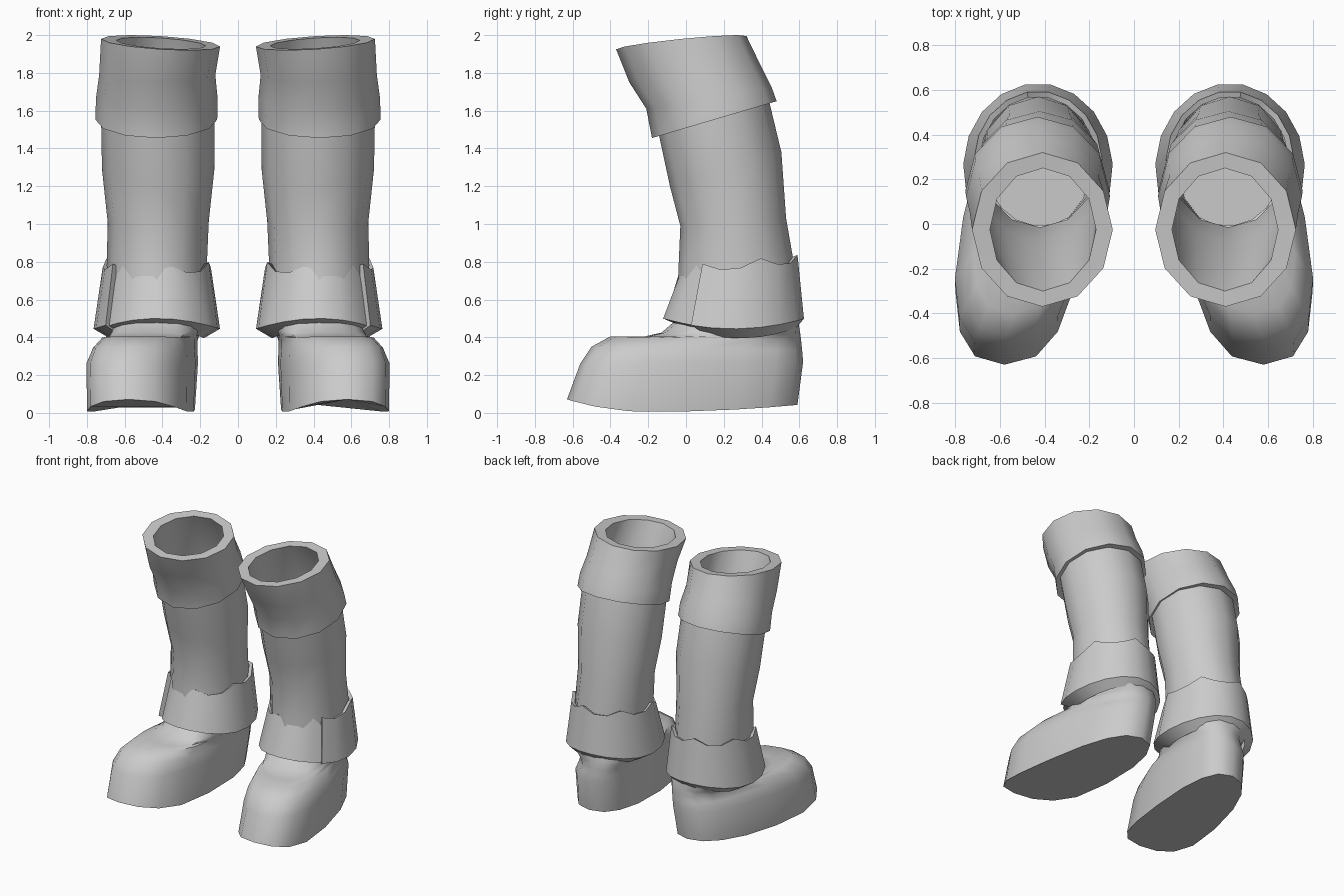
import bpy, bmesh, math
from math import sin, cos, radians, pi

if "Cube" in bpy.data.objects:
    bpy.data.objects.remove(bpy.data.objects["Cube"])

leather = bpy.data.materials.new("grey_leather")
leather.diffuse_color = (0.6, 0.6, 0.6, 1)
leather.use_nodes = True
leather.node_tree.nodes["Principled BSDF"].inputs["Base Color"].default_value = leather.diffuse_color


def power(v, e):
    return math.copysign(abs(v) ** (2 / e), v)


def ring(x0, x1, front, back, n=12, e=2.0, shear=0.0, taper=0.0, tilt_x=0.0):
    """Tilted oval between its front and back points, each given as (y, z)."""
    pts = []
    for i in range(n):
        a = 2 * pi * i / n - pi / 2
        s, c = power(sin(a), e), power(cos(a), e)
        t = (s + 1) / 2
        y = front[0] + (back[0] - front[0]) * t
        z = front[1] + (back[1] - front[1]) * t + tilt_x * c
        x = (x0 + x1) / 2 + shear * s + (x1 - x0) / 2 * c * (1 + taper * s)
        pts.append((x, y, z))
    return pts


def loft(name, rings, closed=True, cap_first=False, cap_last=False, angle=40):
    """Skin a stack of point rows, then mirror it for the second boot."""
    bm = bmesh.new()
    rows = [[bm.verts.new(p) for p in r] for r in rings]
    n = len(rows[0])
    for low, high in zip(rows, rows[1:]):
        for i in range(n if closed else n - 1):
            j = (i + 1) % n
            bm.faces.new((low[i], low[j], high[j], high[i]))
    if cap_first:
        bm.faces.new(rows[0][::-1])
    if cap_last:
        bm.faces.new(rows[-1])
    if not closed:
        # close the two ends of an open wrap
        bm.faces.new([r[0] for r in rows])
        bm.faces.new([r[-1] for r in rows][::-1])
    me = bpy.data.meshes.new(name)
    bm.to_mesh(me)
    bm.free()
    me.materials.append(leather)
    ob = bpy.data.objects.new(name, me)
    bpy.context.collection.objects.link(ob)
    bpy.ops.object.select_all(action='DESELECT')
    ob.select_set(True)
    bpy.context.view_layer.objects.active = ob
    bpy.ops.object.shade_smooth_by_angle(angle=radians(angle))
    ob.modifiers.new("other_boot", 'MIRROR').use_mirror_merge = False
    return ob


# Foot: wide toe turned outwards, rising to the ankle
F = dict(n=16, e=2.5)
sole = [(x, y, 0.005 + 0.36 * max(0, -0.2 - y) ** 2 + 0.06 * max(0, y + 0.2) ** 2)
        for x, y, z in ring(0.235, 0.765, (-0.63, 0), (0.59, 0), shear=-0.08, taper=-0.12, **F)]
foot = [
    sole,
    ring(0.225, 0.765, (-0.56, 0.26), (0.62, 0.27), shear=-0.09, taper=-0.1, **F),
    ring(0.23, 0.73, (-0.50, 0.35), (0.615, 0.33), shear=-0.09, taper=-0.1, **F),
    ring(0.23, 0.69, (-0.40, 0.405), (0.61, 0.38), shear=-0.08, taper=-0.06, **F),
    ring(0.21, 0.67, (-0.24, 0.40), (0.605, 0.42), shear=-0.05, **F),
    ring(0.19, 0.67, (-0.13, 0.425), (0.60, 0.45), shear=-0.02, **F),
    ring(0.18, 0.67, (-0.06, 0.485), (0.595, 0.48), **F),
]
loft("foot", foot, cap_first=True, angle=50)

# Shaft: leans forward towards the knee
loft("shaft", [
    ring(0.18, 0.67, (-0.05, 0.47), (0.585, 0.48)),
    ring(0.165, 0.695, (-0.04, 0.76), (0.57, 0.80)),
    ring(0.155, 0.69, (-0.03, 0.99), (0.53, 1.03)),
    ring(0.125, 0.72, (-0.085, 1.20), (0.505, 1.38)),
    ring(0.125, 0.725, (-0.145, 1.48), (0.44, 1.65)),
], angle=50)

# Knee cuff: thick turned-down band with a rim
rim_in = ring(0.17, 0.645, (-0.30, 1.93), (0.25, 1.985), tilt_x=0.015)
loft("knee_cuff", [
    ring(0.13, 0.72, (-0.14, 1.48), (0.44, 1.64)),
    ring(0.11, 0.755, (-0.18, 1.455), (0.48, 1.65)),
    ring(0.108, 0.752, (-0.21, 1.61), (0.455, 1.72)),
    ring(0.12, 0.735, (-0.30, 1.75), (0.40, 1.83)),
    ring(0.095, 0.725, (-0.37, 1.925), (0.32, 1.995), tilt_x=0.02),
    rim_in,
])

# Lining: inside wall and floor of the boot
loft("lining", [
    rim_in,
    ring(0.14, 0.71, (-0.13, 1.48), (0.425, 1.65)),
    ring(0.14, 0.705, (-0.07, 1.20), (0.49, 1.38)),
    ring(0.17, 0.675, (-0.015, 0.99), (0.515, 1.03)),
    ring(0.18, 0.68, (-0.025, 0.76), (0.555, 0.80)),
    ring(0.195, 0.655, (-0.035, 0.48), (0.57, 0.49)),
], cap_last=True, angle=50)

# Ankle wrap: flared band with a ragged top and an overlapping seam at the outer front
STEPS = 19
top_in, top_out, low_out, low_in = [], [], [], []
for i in range(STEPS + 1):
    t = i / STEPS
    a = radians(-36 + 368 * t)
    s, c = sin(a), cos(a)
    k = 1.0 - 0.09 * max(0, (t - 0.7) / 0.3)      # tucks under at the end
    ragged = 0.785 + 0.03 * s + (0.022 if i % 3 == 0 else -0.018)
    low = 0.445 + 0.055 * s * s
    top_in.append((0.43 + 0.262 * k * c, 0.275 + 0.295 * k * s, ragged - 0.01))
    top_out.append((0.43 + 0.287 * k * c, 0.275 + 0.32 * k * s, ragged))
    low_out.append((0.43 + 0.335 * k * c, 0.25 + 0.38 * s * (k + 1) / 2, low))
    low_in.append((0.43 + 0.25 * k * c, 0.285 + 0.30 * k * s, low - 0.05))
loft("ankle_wrap", [low_in, low_out, top_out, top_in], closed=False, angle=35)
